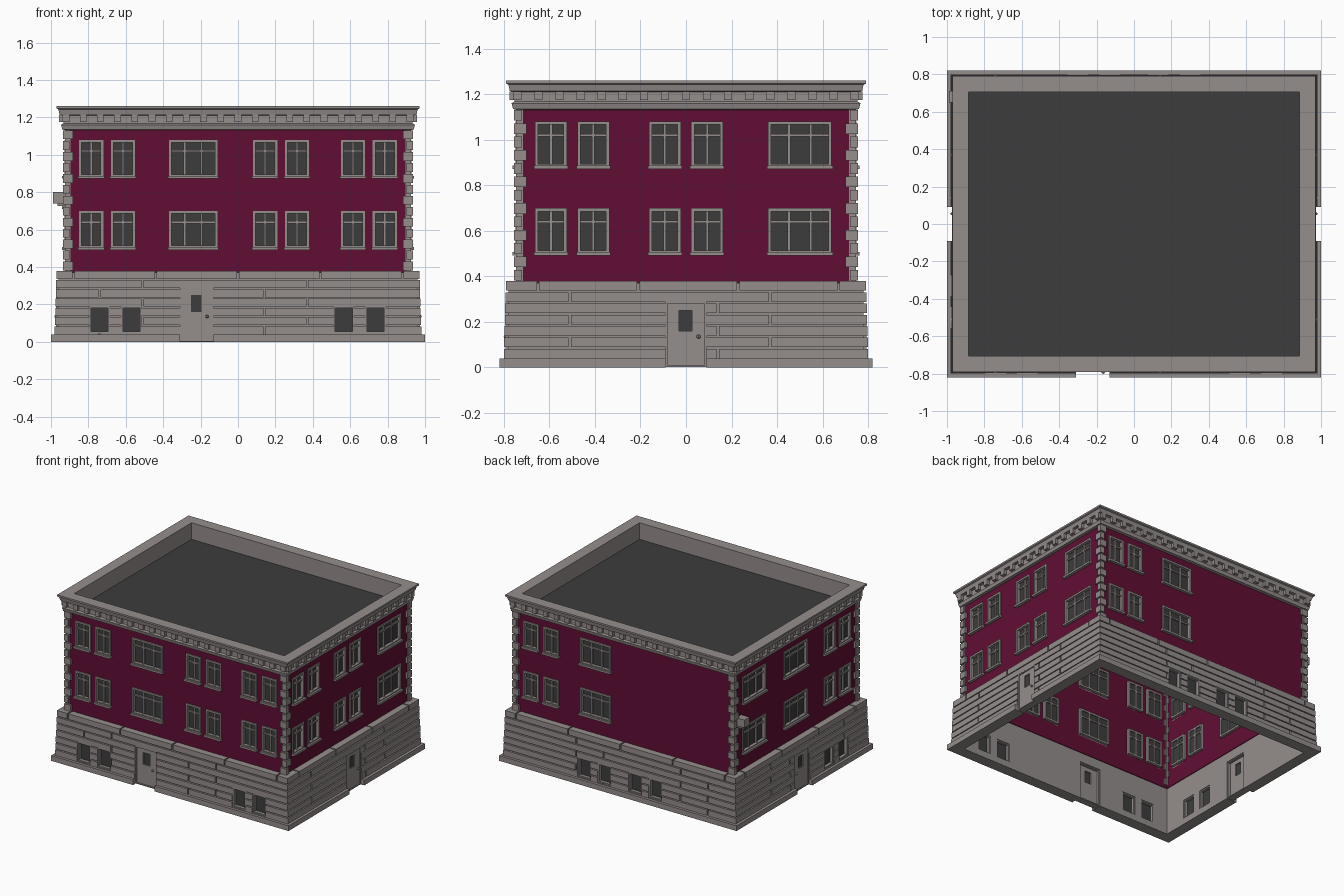
import bpy, bmesh
from mathutils import Matrix, Vector

if "Cube" in bpy.data.objects:
    bpy.data.objects.remove(bpy.data.objects["Cube"], do_unlink=True)


def material(name, rgb):
    m = bpy.data.materials.new(name)
    m.use_nodes = True
    m.diffuse_color = (*rgb, 1)
    m.node_tree.nodes["Principled BSDF"].inputs["Base Color"].default_value = (*rgb, 1)
    return m


STONE = material("warm grey stone", (0.30, 0.27, 0.265))
RED = material("dark red plaster", (0.118, 0.004, 0.034))
DARK = material("charcoal", (0.045, 0.046, 0.045))

# Half sizes of the upper wall planes
HX, HY = 0.92, 0.74
HALF = {"front": HX, "back": HX, "right": HY, "left": HY}


def place(wall, u, o, z):
    """Wall coordinates (along, outward, up) to world."""
    return Vector({"front": (u, -HY - o, z), "back": (u, HY + o, z),
                   "right": (HX + o, u, z), "left": (-HX - o, u, z)}[wall])


class Part:
    """Collects pieces of one object in one colour."""

    def __init__(self, name, mat):
        self.name, self.mat, self.bm = name, mat, bmesh.new()

    def cuboid(self, a, b):
        size = [abs(q - p) for p, q in zip(a, b)]
        mat = Matrix.Translation((a + b) / 2) @ Matrix.Diagonal((*size, 1))
        bmesh.ops.create_cube(self.bm, size=1, matrix=mat)

    def box(self, wall, u0, u1, z0, z1, o0, o1):
        self.cuboid(place(wall, u0, o0, z0), place(wall, u1, o1, z1))

    def panel(self, wall, u0, u1, z0, z1, o0, o1, holes=()):
        """Slab with rectangular holes (u0, u1, z0, z1), built in bands."""
        cuts = {z0, z1} | {z for h in holes for z in h[2:] if z0 < z < z1}
        levels = sorted(cuts)
        for lo, hi in zip(levels, levels[1:]):
            mid, start = (lo + hi) / 2, u0
            for a, b, c, d in sorted(holes):
                if c < mid < d:
                    if a > start:
                        self.box(wall, start, a, lo, hi, o0, o1)
                    start = max(start, b)
            if start < u1:
                self.box(wall, start, u1, lo, hi, o0, o1)

    def sweep(self, profile):
        """Closed (outward, up) profile carried around the building."""
        rings = [[self.bm.verts.new((sx * (HX + o), sy * (HY + o), z)) for o, z in profile]
                 for sx, sy in ((-1, -1), (1, -1), (1, 1), (-1, 1))]
        n = len(profile)
        for i in range(4):
            r, s = rings[i], rings[(i + 1) % 4]
            for j in range(n):
                k = (j + 1) % n
                self.bm.faces.new((r[j], s[j], s[k], r[k]))

    def done(self):
        bmesh.ops.recalc_face_normals(self.bm, faces=self.bm.faces)
        me = bpy.data.meshes.new(self.name)
        self.bm.to_mesh(me)
        self.bm.free()
        me.materials.append(self.mat)
        bpy.context.collection.objects.link(bpy.data.objects.new(self.name, me))


# Layout: centres along each wall
NARROW, WIDE = 0.065, 0.13
SINGLES = {"front": (-0.785, -0.615, 0.145, 0.315, 0.615, 0.785),
           "right": (-0.593, -0.407, -0.093, 0.093),
           "back": (0.785, 0.615),
           "left": (-0.593, -0.407)}
TRIPLES = {"front": (-0.24,), "right": (0.5,), "back": (0.24,), "left": (0.5, 0)}
CELLAR = {"front": (-0.74, -0.57, 0.565, 0.735), "right": (),
          "back": (-0.3, -0.13, 0.13, 0.3), "left": (-0.5, -0.33)}
DOORS = {"front": -0.22, "right": 0, "left": 0}
ROWS = (0.5, 0.88)
TALL = 0.2

walls = Part("upper_walls", RED)
frames = Part("window_frames", STONE)
sills = Part("window_sills", STONE)
glass = Part("window_glass", DARK)
base = Part("basement_core", STONE)
blocks = Part("basement_blocks", STONE)
plinth = Part("plinth", STONE)
doors = Part("doors", STONE)
door_glass = Part("door_glass", DARK)
dentils = Part("cornice_brackets", STONE)


def rim(part, wall, u, w, z0, z1, o0, o1, t):
    part.panel(wall, u - w, u + w, z0, z1, o0, o1,
               [(u - w + t, u + w - t, z0 + t, z1 - t)])


def window(wall, u, w, z, bars):
    """Recessed window with mullions, a transom and a sill."""
    top = z + TALL
    rim(frames, wall, u, w, z, top, -0.03, 0.008, 0.014)
    for f in bars:
        c = u + f * w
        frames.box(wall, c - 0.006, c + 0.006, z, top, -0.03, -0.005)
    frames.box(wall, u - w, u + w, top - 0.066, top - 0.055, -0.03, -0.005)
    glass.box(wall, u - w + 0.005, u + w - 0.005, z + 0.005, top - 0.005, -0.022, -0.016)
    sills.box(wall, u - w - 0.005, u + w + 0.005, z - 0.008, z + 0.007, -0.01, 0.022)


for wall, half in HALF.items():
    # Upper storeys
    openings = []
    wide = WIDE if half == HX else 0.14
    slim = NARROW if half == HX else 0.07
    groups = [(u, slim, (0,)) for u in SINGLES[wall]]
    groups += [(u, wide, (-0.34, 0.34)) for u in TRIPLES[wall]]
    for z in ROWS:
        for u, w, bars in groups:
            window(wall, u, w, z, bars)
            openings.append((u - w, u + w, z, z + TALL))
    walls.panel(wall, -half, half, 0.36, 1.14, -0.01, 0, openings)

    # Basement openings: cellar windows and door
    holes = []
    for u in CELLAR[wall]:
        holes.append((u - 0.055, u + 0.055, 0.045, 0.19))
        rim(frames, wall, u, 0.055, 0.045, 0.19, 0, 0.052, 0.009)
        glass.box(wall, u - 0.05, u + 0.05, 0.05, 0.185, 0.02, 0.028)
    if wall in DOORS:
        d = DOORS[wall]
        holes.append((d - 0.09, d + 0.09, -0.01, 0.289))
        rim(doors, wall, d, 0.09, 0.002, 0.289, 0, 0.052, 0.008)
        pane = (d - 0.03, d + 0.026, 0.16, 0.25)
        doors.panel(wall, d - 0.082, d + 0.082, 0.005, 0.282, 0.02, 0.044, [pane])
        door_glass.box(wall, *pane, 0.03, 0.036)
        bmesh.ops.create_uvsphere(doors.bm, u_segments=8, v_segments=6, radius=0.009,
                                  matrix=Matrix.Translation(place(wall, d + 0.055, 0.052, 0.135)))

    # Rusticated courses with staggered joints, on a recessed core
    end = half + 0.04
    base.panel(wall, -end, end, 0.03, 0.37, -0.005, 0.04, holes)
    plinth.panel(wall, -half - 0.08, half + 0.08, 0, 0.04, -0.005, 0.08, holes)
    for i in range(7):
        z0 = 0.04 + 0.0495 * i
        z1 = 0.38 if i == 6 else z0 + 0.042
        out = 0.06 - 0.0015 * i
        step = 0.44 if i == 6 else 0.88
        shift = 0 if i == 6 else (0.14, -0.51)[i % 2]
        if i == 6 and half == HY:
            shift = 0.23
        joints = [shift + step * k for k in range(-3, 4)]
        gaps = [(j - 0.005, j + 0.005, z0, z1) for j in joints if abs(j) < half]
        blocks.panel(wall, -half - out, half + out, z0, z1, 0 if i == 6 else 0.03, out,
                     holes + gaps)

    # Brackets under the cornice
    count = round(2 * half / 0.09)
    for k in range(count + 1):
        u = -half + 2 * half * k / count
        dentils.box(wall, u - 0.018, u + 0.018, 1.175, 1.213, 0, 0.036)

for part in (walls, frames, sills, glass, base, blocks, plinth, doors, door_glass, dentils):
    part.done()

# Corner quoins: alternating long and short stones
quoins = Part("corner_quoins", STONE)
for sx in (-1, 1):
    for sy in (-1, 1):
        def stone(lx, ly, z0, z1, out):
            quoins.cuboid(Vector((sx * (HX + out), sy * (HY + out), z0)),
                          Vector((sx * (HX + out - lx), sy * (HY + out - ly), z1)))
        stone(0.03, 0.03, 0.38, 1.14, 0.006)
        for i in range(13):
            z = 0.382 + 0.0585 * i
            lx, ly = ((0.055, 0.035), (0.035, 0.055))[i % 2]
            stone(lx, ly, z, z + 0.047, 0.016)
quoins.done()

# Cornice and parapet
cornice = Part("cornice", STONE)
cornice.sweep([(-0.035, 1.125), (0.02, 1.135), (0.026, 1.16), (0.014, 1.168), (0.014, 1.21),
               (0.034, 1.214), (0.04, 1.242), (0.05, 1.247), (0.05, 1.26), (-0.035, 1.26)])
cornice.done()

# Flat roof sunk behind the parapet
roof = Part("roof", DARK)
roof.cuboid(Vector((-HX + 0.03, -HY + 0.03, 1.126)), Vector((HX - 0.03, HY - 0.03, 1.134)))
roof.done()

# Small wall box with a bracket near the back left corner
lamp = Part("wall_box", STONE)
lamp.box("left", 0.65, 0.71, 0.74, 0.8, 0.0, 0.07)
lamp.box("left", 0.66, 0.70, 0.725, 0.74, 0.0, 0.045)
lamp.box("left", 0.67, 0.69, 0.71, 0.725, 0.0, 0.02)
lamp.done()
